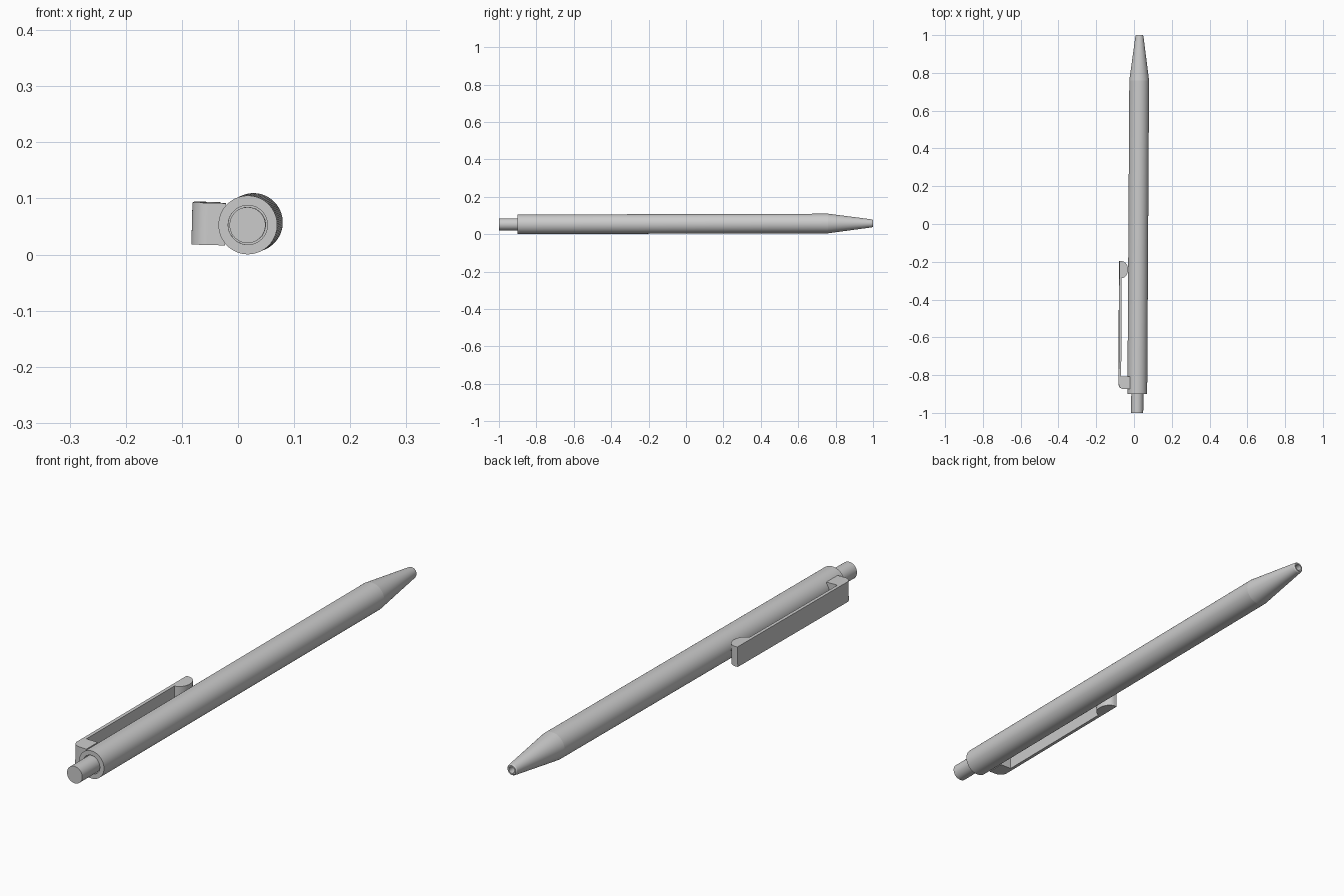
import bpy, bmesh, math
from mathutils import Matrix

if "Cube" in bpy.data.objects:
    bpy.data.objects.remove(bpy.data.objects["Cube"], do_unlink=True)

grey = bpy.data.materials.new("light grey")
grey.use_nodes = True
colour = (0.6, 0.6, 0.6, 1)
grey.diffuse_color = colour
grey.node_tree.nodes["Principled BSDF"].inputs["Base Color"].default_value = colour

# The whole pen lies slightly askew: a small yaw, pitch and roll about its axis
POSE = (Matrix.Translation((0.0229, 0, 0.0552)) @ Matrix.Rotation(-0.006, 4, 'Z')
        @ Matrix.Rotation(0.0027, 4, 'X') @ Matrix.Rotation(0.025, 4, 'Y'))


def finish(name, bm, angle):
    bmesh.ops.remove_doubles(bm, verts=bm.verts, dist=1e-5)
    bmesh.ops.recalc_face_normals(bm, faces=bm.faces)
    bm.transform(POSE)
    mesh = bpy.data.meshes.new(name)
    bm.to_mesh(mesh)
    bm.free()
    mesh.materials.append(grey)
    obj = bpy.data.objects.new(name, mesh)
    bpy.context.collection.objects.link(obj)
    bpy.ops.object.select_all(action='DESELECT')
    obj.select_set(True)
    bpy.context.view_layer.objects.active = obj
    bpy.ops.object.shade_smooth_by_angle(angle=math.radians(angle))


def lathe(name, profile, steps=96):
    """Spin a (radius, y) profile about the pen's long axis."""
    bm = bmesh.new()
    verts = [bm.verts.new((r, y, 0)) for r, y in profile]
    edges = [bm.edges.new(pair) for pair in zip(verts, verts[1:])]
    bmesh.ops.spin(bm, geom=verts + edges, cent=(0, 0, 0), axis=(0, 1, 0),
                   angle=math.tau, steps=steps, use_merge=False)
    finish(name, bm, 6)


def arc(cx, cy, rx, ry, start, end, steps=20):
    angles = [math.radians(start + (end - start) * i / steps) for i in range(steps + 1)]
    return [(cx + rx * math.cos(a), cy + ry * math.sin(a)) for a in angles]


# Barrel with a bore at the button end, a tapered nose and a hole at the tip
lathe("barrel", [(0, -0.86), (0.035, -0.86), (0.035, -0.9), (0.0523, -0.9),
                 (0.0523, 0.76), (0.0225, 0.985), (0.0205, 0.996), (0.017, 1.0),
                 (0.012, 1.0), (0.012, 0.97), (0, 0.97)])

# Push button
lathe("push_button", [(0, -0.86), (0.032, -0.86), (0.032, -1.0), (0, -1.0)])

# Pocket clip: mounting block, thin arm and rounded lip in one outline
outline = [(-0.04, -0.875)]
outline += arc(-0.07, -0.845, 0.03, 0.03, 270, 180)
outline += [(-0.1, -0.197), (-0.087, -0.197)]
outline += arc(-0.089, -0.242, 0.035, 0.045, 85, -85)
outline += [(-0.087, -0.287), (-0.087, -0.808), (-0.04, -0.808)]
bm = bmesh.new()
face = bm.faces.new([bm.verts.new((x, y, -0.0375)) for x, y in outline])
top = bmesh.ops.extrude_face_region(bm, geom=[face])["geom"]
bmesh.ops.translate(bm, vec=(0, 0, 0.075),
                    verts=[v for v in top if isinstance(v, bmesh.types.BMVert)])
finish("pocket_clip", bm, 30)
